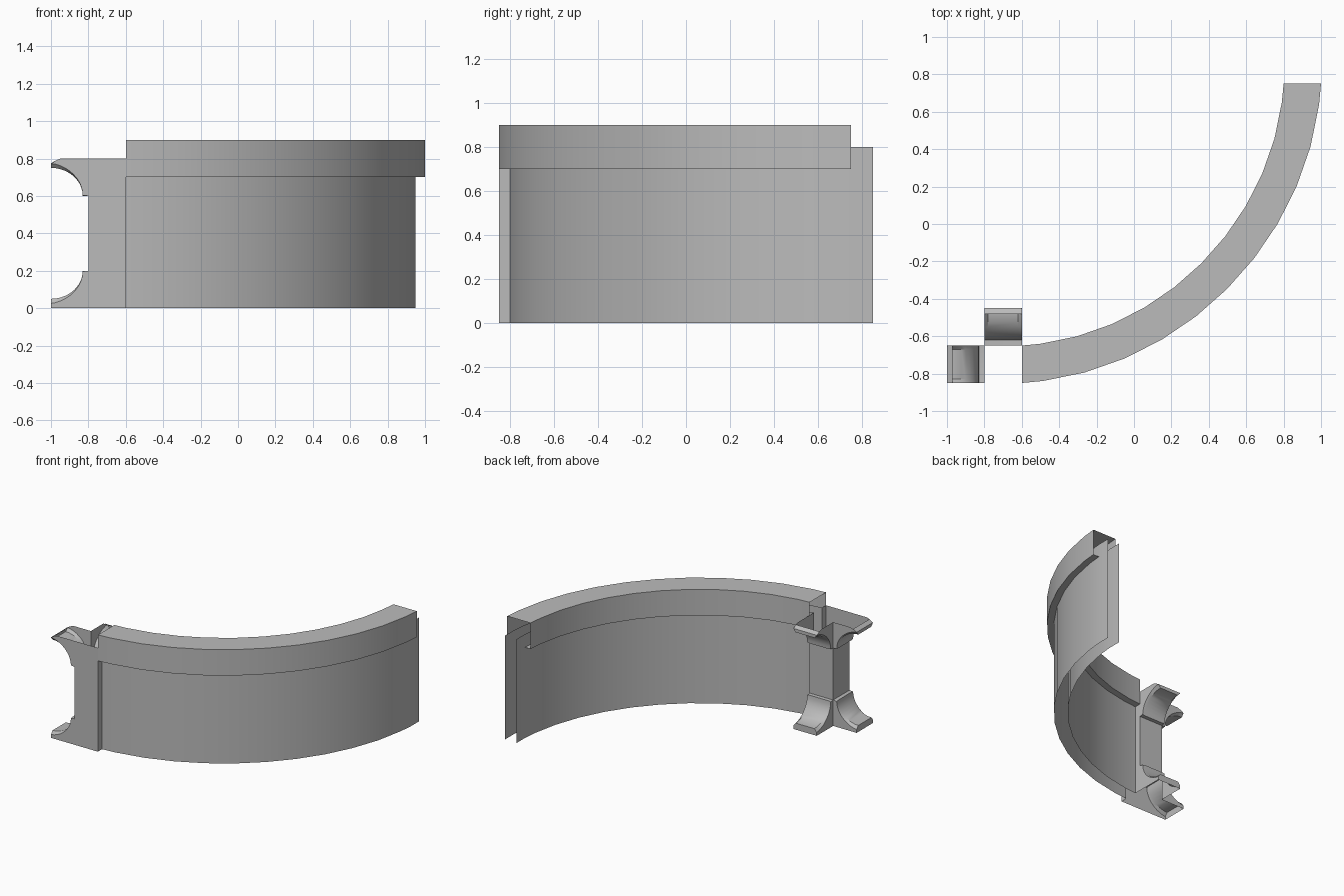
import bpy, bmesh
from math import sin, cos, pi, radians

old = bpy.data.objects.get("Cube")
if old:
    bpy.data.objects.remove(old, do_unlink=True)

grey = bpy.data.materials.new("plain grey")
grey.use_nodes = True
colour = (0.5, 0.5, 0.5, 1)
grey.diffuse_color = colour
grey.node_tree.nodes["Principled BSDF"].inputs["Base Color"].default_value = colour


def sheet(name, rows, flip=False):
    """Skin a grid of points, given row by row, as an open surface."""
    bm = bmesh.new()
    grid = [[bm.verts.new(p) for p in row] for row in rows]
    for a, b in zip(grid, grid[1:]):
        for i in range(len(a) - 1):
            bm.faces.new((a[i], a[i + 1], b[i + 1], b[i]))
    bmesh.ops.remove_doubles(bm, verts=bm.verts, dist=0.0005)
    if flip:
        bmesh.ops.reverse_faces(bm, faces=bm.faces)
    mesh = bpy.data.meshes.new(name)
    bm.to_mesh(mesh)
    bm.free()
    mesh.materials.append(grey)
    obj = bpy.data.objects.new(name, mesh)
    bpy.context.collection.objects.link(obj)
    bpy.ops.object.select_all(action='DESELECT')
    obj.select_set(True)
    bpy.context.view_layer.objects.active = obj
    bpy.ops.object.shade_smooth_by_angle(angle=radians(25))
    return obj


# Curved plan shared by the wall and its coping: a slightly flattened quarter turn
STEPS = 11
angles = [0] + [(i + 0.5) / STEPS * pi / 2 for i in range(STEPS)] + [pi / 2]


def plan(radius, a):
    r = radius * (1 - 0.03 * sin(2 * a))
    return -0.6 + r * sin(a), 0.75 - r * cos(a)


# Wall: two thin skins that run straight on past the coping as a joining tab
for name, radius, flip in (("wall_outer_skin", 1.55, False), ("wall_inner_skin", 1.45, True)):
    path = [plan(radius, a) for a in angles]
    path.append((path[-1][0], 0.85))
    sheet(name, [[(x, y, z) for z in (0, 0.8)] for x, y in path], not flip)

# Coping: a hollow channel with lips that meet the wall skins
section = [(1.55, 0.7), (1.6, 0.7), (1.6, 0.9), (1.4, 0.9), (1.4, 0.7), (1.45, 0.7)]
sheet("coping", [[(*plan(r, a), z) for r, z in section] for a in angles], True)

# Corner post: a hollow square tube, open where the arms join it
CX, CY, H = -0.7, -0.75, 0.1
L, R, F, B = CX - H, CX + H, CY - H, CY + H


def panel(name, p, q, z0, z1):
    sheet(name, [[(*p, z0), (*q, z0)], [(*p, z1), (*q, z1)]])


for part, z0, z1 in (("base", 0, 0.2), ("shaft", 0.2, 0.6), ("head", 0.6, 0.8)):
    panel("post_front_" + part, (L, F), (R, F), z0, z1)
    panel("post_wall_side_front_" + part, (R, F), (R, F + 0.05), z0, z1)
    panel("post_wall_side_back_" + part, (R, B - 0.05), (R, B), z0, z1)
panel("post_side_shaft", (L, B), (L, F), 0.2, 0.6)
panel("post_back_shaft", (R, B), (L, B), 0.2, 0.6)

# Arms: hollow flared brackets with a concave sweep and chamfered edges
ARC = 10
sweep = [(0, 0.2)]
for i in range(ARC + 1):
    a = i / ARC * pi / 2
    sweep.append((0.2 - 0.17 * cos(a), 0.2 - 0.15 * sin(a)))


def arm(name, place, upper, flip):
    def pt(d, w, z):
        x, y = place(d, w)
        return x, y, (0.8 - z if upper else z)

    def rim(d):
        return max(0, d - 0.16) * 0.75 if upper else 0

    rows = []
    for d, z in sweep:
        edge = z - 0.025 * min(1, d / 0.2)
        rows.append([pt(d, -H, rim(d)), pt(d, -H, edge), pt(d, -0.08, z),
                     pt(d, 0.08, z), pt(d, H, edge), pt(d, H, rim(d))])
    sheet(name, rows, flip)
    # End face, with a narrow sloping lip on the upper arms
    end = [[pt(0.2, -H, rim(0.2)), pt(0.2, H, rim(0.2))],
           [pt(0.2, -H, 0.025), pt(0.2, H, 0.025)],
           [pt(0.2, -0.08, 0.05), pt(0.2, 0.08, 0.05)]]
    if upper:
        end.insert(0, [pt(0.17, -H, rim(0.17)), pt(0.17, H, rim(0.17))])
    sheet(name + "_end", end, not flip)


def to_side(d, w):
    return L - d, CY + w


def to_back(d, w):
    return CX + w, B + d


for place, side in ((to_side, "side"), (to_back, "back")):
    for upper, level in ((False, "foot"), (True, "bracket")):
        arm(side + "_" + level, place, upper, (place is to_back) == upper)
